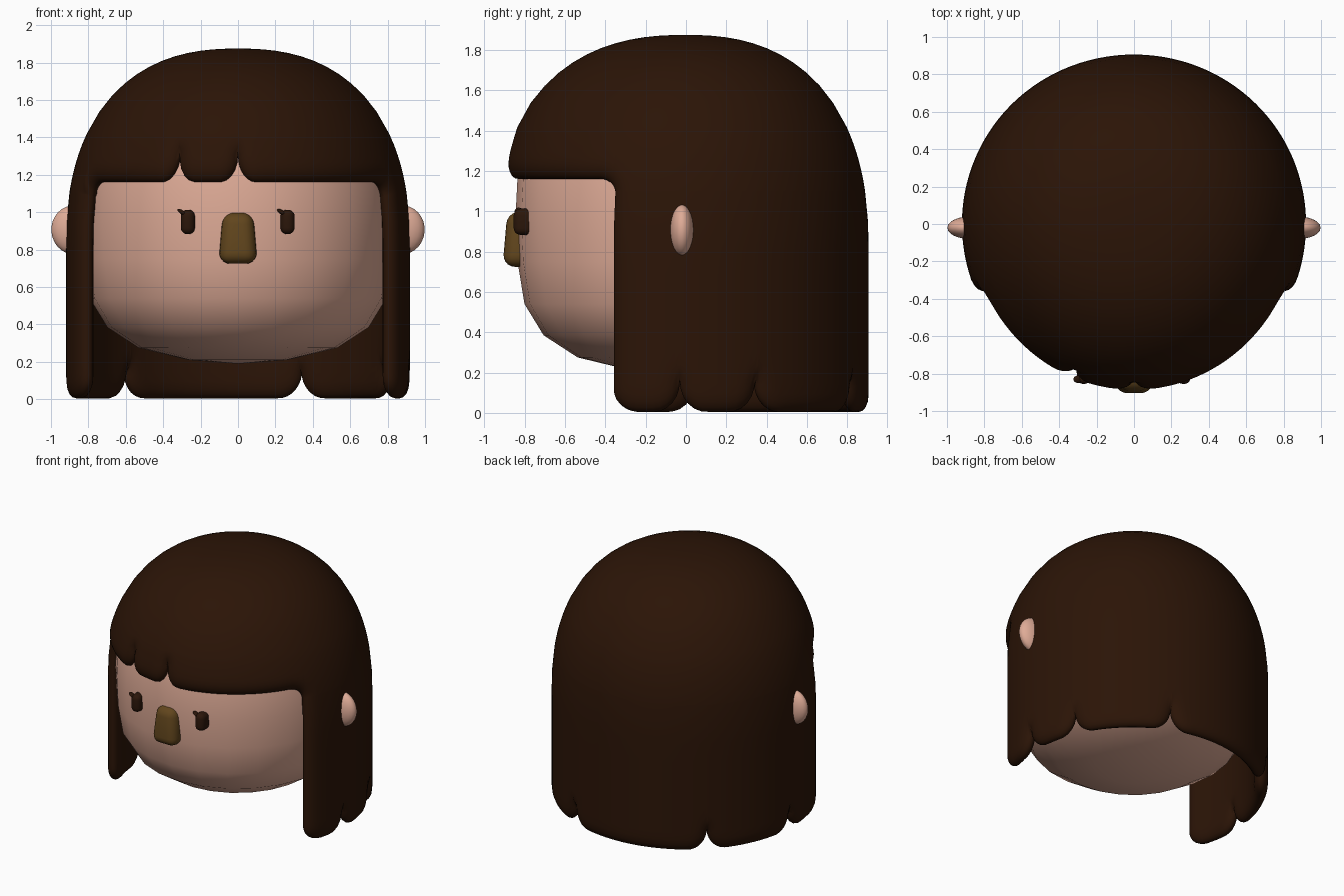
import bpy, bmesh, math
from mathutils import Vector, Matrix
from mathutils.kdtree import KDTree

if "Cube" in bpy.data.objects:
    bpy.data.objects.remove(bpy.data.objects["Cube"])


def material(name, rgb):
    m = bpy.data.materials.new(name)
    m.diffuse_color = (*rgb, 1)
    m.use_nodes = True
    m.node_tree.nodes["Principled BSDF"].inputs["Base Color"].default_value = m.diffuse_color
    return m


SKIN = material("skin", (0.74, 0.41, 0.31))
HAIR = material("hair_brown", (0.024, 0.007, 0.002))
NOSE = material("nose_brown", (0.12, 0.06, 0.012))
EYE = material("eye_brown", (0.024, 0.008, 0.003))


def finish(name, bm, mat):
    bmesh.ops.recalc_face_normals(bm, faces=bm.faces)
    me = bpy.data.meshes.new(name)
    bm.to_mesh(me)
    bm.free()
    for p in me.polygons:
        p.use_smooth = True
    me.materials.append(mat)
    ob = bpy.data.objects.new(name, me)
    bpy.context.collection.objects.link(ob)
    return ob


# Head: lathed profile with few sides
profile = [(0, .19), (.27, .21), (.54, .275), (.71, .385), (.805, .54), (.84, .75), (.85, .97),
           (.84, 1.17), (.80, 1.35), (.67, 1.55), (.40, 1.69), (0, 1.73)]
bm = bmesh.new()
vs = [bm.verts.new((r, 0, z)) for r, z in profile]
es = [bm.edges.new(p) for p in zip(vs, vs[1:])]
bmesh.ops.spin(bm, geom=vs + es, axis=(0, 0, 1), cent=(0, 0, 0), angle=2 * math.pi, steps=24)
bmesh.ops.remove_doubles(bm, verts=bm.verts, dist=1e-4)
bmesh.ops.scale(bm, vec=(.985, .995, 1), verts=bm.verts)
finish("head", bm, SKIN)

# Hair: shell with a scalloped lower edge and rounded rim
R, RISE, BASE, P = .92, 1.075, .8, 2.4
EDGE, CORNER, SPLIT = 66, 1.10, 1.42
BREAKS = [-66, -22.5, 0, 66, 88, 113, 157, 224, 267, 294]
RIM, INNER = .085, .895


def is_fringe(deg):
    return deg < EDGE - 1e-6


def lower_edge(deg, fringe):
    near = min(BREAKS, key=lambda b: abs(b - deg))
    dist = math.radians(abs(near - deg)) * .87
    c = .10 if fringe else .13
    q = max(0, 1 - dist / c)
    k = 1 - math.sqrt(max(0, 1 - q * q))
    side = near in (-66, 66, 294)
    if fringe:
        return 1.18 + (CORNER - 1.18 if side else .15) * k
    return .005 + (.11 if side else .15) * k


def eased(a, b, n):
    return [a + (b - a) * (1 - math.cos(math.pi * i / n)) / 2 for i in range(n)]


def flat(deg, z):
    return Vector((math.radians(deg) * .87, z, 0))


# Outline points used to measure distance from the rim
outline = []
for a, b in zip(BREAKS, BREAKS[1:]):
    outline += [flat(d, lower_edge(d, is_fringe(a))) for d in eased(a, b, 500)]
for d in (-66, 66, 294):
    outline += [flat(d, .115 + (CORNER - .115) * i / 800) for i in range(801)]
tree = KDTree(len(outline))
for i, p in enumerate(outline):
    tree.insert(p, i)
tree.balance()


def ring_radius(z):
    h = min(1, max(0, (z - BASE) / RISE))
    return R * max(0, 1 - h ** P) ** (1 / P)


def shell_pair(deg, z, rim):
    d = 0 if rim else tree.find(flat(deg, z))[2]
    f = math.sqrt(1 - (1 - min(d / RIM, 1)) ** 2)
    r, a = ring_radius(z), math.radians(deg)
    # front leans forward a little, mostly higher up
    lift = min(1, max(0, (z - 1.1) / .4))
    sy = 1 + (.005 + .035 * lift) * max(0, math.cos(a)) - .015 * max(0, -math.cos(a))
    outer = Vector((r * math.sin(a), -r * math.cos(a) * sy, z))
    zi = z if z < BASE else BASE + (z - BASE) * .91
    inner = Vector((outer.x * INNER, outer.y * INNER, zi))
    mid, half = (outer + inner) / 2, (outer - inner) / 2 * f
    return mid + half, mid - half


NA, NB, NC = 14, 10, 12
cols = []
for a, b in zip(BREAKS, BREAKS[1:]):
    cols += eased(a, b, max(14, int((b - a) // 2)))
bm = bmesh.new()
grid = []
for ci, deg in enumerate(cols):
    at_edge = ci == 0 or abs(deg - EDGE) < 1e-6
    fringe = is_fringe(deg) and not at_edge
    column = []
    zb = lower_edge(deg, fringe)
    for i in range(NA):                       # side and back curtain
        z = zb + (CORNER - zb) * (i / NA) ** 2
        column.append(None if fringe else (z, at_edge or i == 0))
    z0 = zb if fringe else CORNER
    for i in range(NB):                       # fringe band
        column.append((z0 + (SPLIT - z0) * (i / NB) ** 2, i == 0 and (fringe or at_edge)))
    k0 = ring_radius(SPLIT) / R
    for i in range(NC + 1):                   # crown
        k = k0 * (1 - i / NC)
        column.append((BASE + RISE * (1 - k ** P) ** (1 / P), False))
    grid.append([None if c is None else [bm.verts.new(p) for p in shell_pair(deg, *c)]
                 for c in column])
for ci in range(len(cols)):
    c0, c1 = grid[ci], grid[(ci + 1) % len(cols)]
    for i in range(NA if is_fringe(cols[ci]) else 0, len(c0) - 1):
        quad = (c0[i], c1[i], c1[i + 1], c0[i + 1])
        bm.faces.new([v[0] for v in quad])
        bm.faces.new([v[1] for v in reversed(quad)])
bmesh.ops.remove_doubles(bm, verts=bm.verts, dist=2e-5)
finish("hair", bm, HAIR)


def ellipsoid(name, loc, size, mat, rot=0):
    bm = bmesh.new()
    bmesh.ops.create_uvsphere(bm, u_segments=24, v_segments=14, radius=1)
    m = Matrix.Translation(loc) @ Matrix.Rotation(rot, 4, 'Y') @ Matrix.Diagonal((*size, 1))
    bmesh.ops.transform(bm, matrix=m, verts=bm.verts)
    return finish(name, bm, mat)


def rounded_block(name, loc, size, mat, bevel, taper=1, lean=0):
    bm = bmesh.new()
    bmesh.ops.create_cube(bm, size=1)
    for v in bm.verts:
        if v.co.z > 0:
            v.co.x *= taper
            if v.co.y < 0:
                v.co.y += lean
        v.co = Vector(loc) + Vector([a * b for a, b in zip(v.co, size)])
    bmesh.ops.bevel(bm, geom=bm.edges[:], offset=bevel, segments=5, profile=.5, affect='EDGES')
    return finish(name, bm, mat)


# Ears
for side, s in (("left", -1), ("right", 1)):
    ellipsoid(side + "_ear", (s * .88, -.02, .905), (.118, .06, .13), SKIN, s * .08)

# Nose
rounded_block("nose", (0, -.81, .862), (.208, .20, .275), NOSE, .062, .78, .12)

# Eyes, each with a small lash on the same side
for side, x in (("left", -.268), ("right", .265)):
    rounded_block(side + "_eye", (x, -.80, .948), (.075, .11, .13), EYE, .034)
    ellipsoid(side + "_lash", (x - .032, -.83, 1.0), (.028, .02, .011), EYE, .6)
